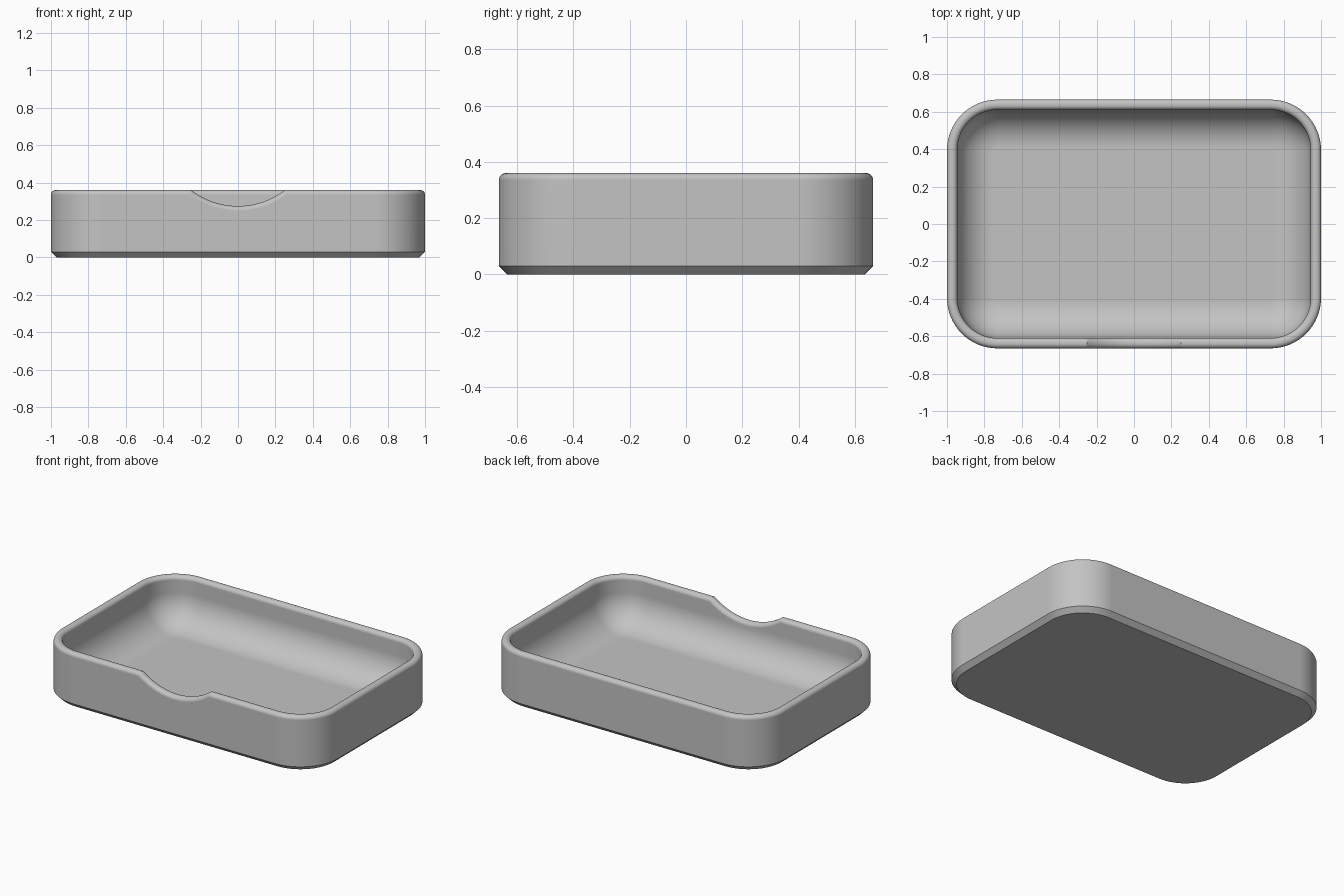
import bpy, bmesh, math

if "Cube" in bpy.data.objects:
    bpy.data.objects.remove(bpy.data.objects["Cube"])

HX, HY, HEIGHT = 1.0, 0.665, 0.36      # half sizes and height
CORNER, WALL, RIM_R = 0.27, 0.055, 0.025
FLOOR, FILLET, CHAMFER = 0.05, 0.20, 0.03
NOTCH_HALF, NOTCH_Z = 0.25, 0.275
depth = HEIGHT - NOTCH_Z
NOTCH_R = (NOTCH_HALF ** 2 + depth ** 2) / (2 * depth)
NOTCH_CZ = NOTCH_Z + NOTCH_R


def outline(inset):
    """Rounded rectangle, with extra points along the front where the notch is."""
    cx, cy, r = HX - CORNER, HY - CORNER, CORNER - inset
    pts = []
    for sx, sy, start in ((1, -1, -90), (1, 1, 0), (-1, 1, 90), (-1, -1, 180)):
        for i in range(17):
            a = math.radians(start + 90 * i / 16)
            pts.append((sx * cx + r * math.cos(a), sy * cy + r * math.sin(a)))
    pts += [(i * 0.0125, -cy - r) for i in range(-24, 25)]
    return pts


def rim_height(x, y, drop):
    """Height of the rim lowered by drop, dipping into the round notch at the front."""
    z = HEIGHT - drop
    if y < 0 and abs(x) < 0.31:
        z = min(z, NOTCH_CZ - math.sqrt((NOTCH_R + drop) ** 2 - x * x))
    return z


bm = bmesh.new()


def ring(inset, z=None, drop=0.0):
    return [bm.verts.new((x, y, rim_height(x, y, drop) if z is None else z))
            for x, y in outline(inset)]


# Underside, chamfer
rings = [ring(CHAMFER, 0.0), ring(0.0, CHAMFER)]
# Outer and inner rounding of the rim
quarter = [math.radians(90 * i / 8) for i in range(9)]
for a in quarter:
    rings.append(ring(RIM_R * (1 - math.cos(a)), drop=RIM_R * (1 - math.sin(a))))
for a in reversed(quarter):
    rings.append(ring(WALL - RIM_R * (1 - math.cos(a)), drop=RIM_R * (1 - math.sin(a))))
# Wide fillet from the inner wall to the floor
for i in range(17):
    a = math.radians(90 * i / 16)
    rings.append(ring(WALL + FILLET * (1 - math.cos(a)), FLOOR + FILLET * (1 - math.sin(a))))

for low, high in zip(rings, rings[1:]):
    n = len(low)
    for i in range(n):
        j = (i + 1) % n
        bm.faces.new((low[i], low[j], high[j], high[i]))
bm.faces.new(list(reversed(rings[0])))
bm.faces.new(rings[-1])

mesh = bpy.data.meshes.new("tray")
bm.to_mesh(mesh)
bm.free()
tray = bpy.data.objects.new("tray", mesh)
bpy.context.collection.objects.link(tray)

grey = bpy.data.materials.new("light grey")
grey.diffuse_color = (0.55, 0.55, 0.55, 1)
grey.use_nodes = True
grey.node_tree.nodes["Principled BSDF"].inputs["Base Color"].default_value = grey.diffuse_color
mesh.materials.append(grey)

# Smooth shading with sharp chamfer and notch edges
bpy.context.view_layer.objects.active = tray
tray.select_set(True)
bpy.ops.object.shade_smooth_by_angle(angle=math.radians(30))
weighted = tray.modifiers.new("weighted normals", 'WEIGHTED_NORMAL')
weighted.keep_sharp = True
